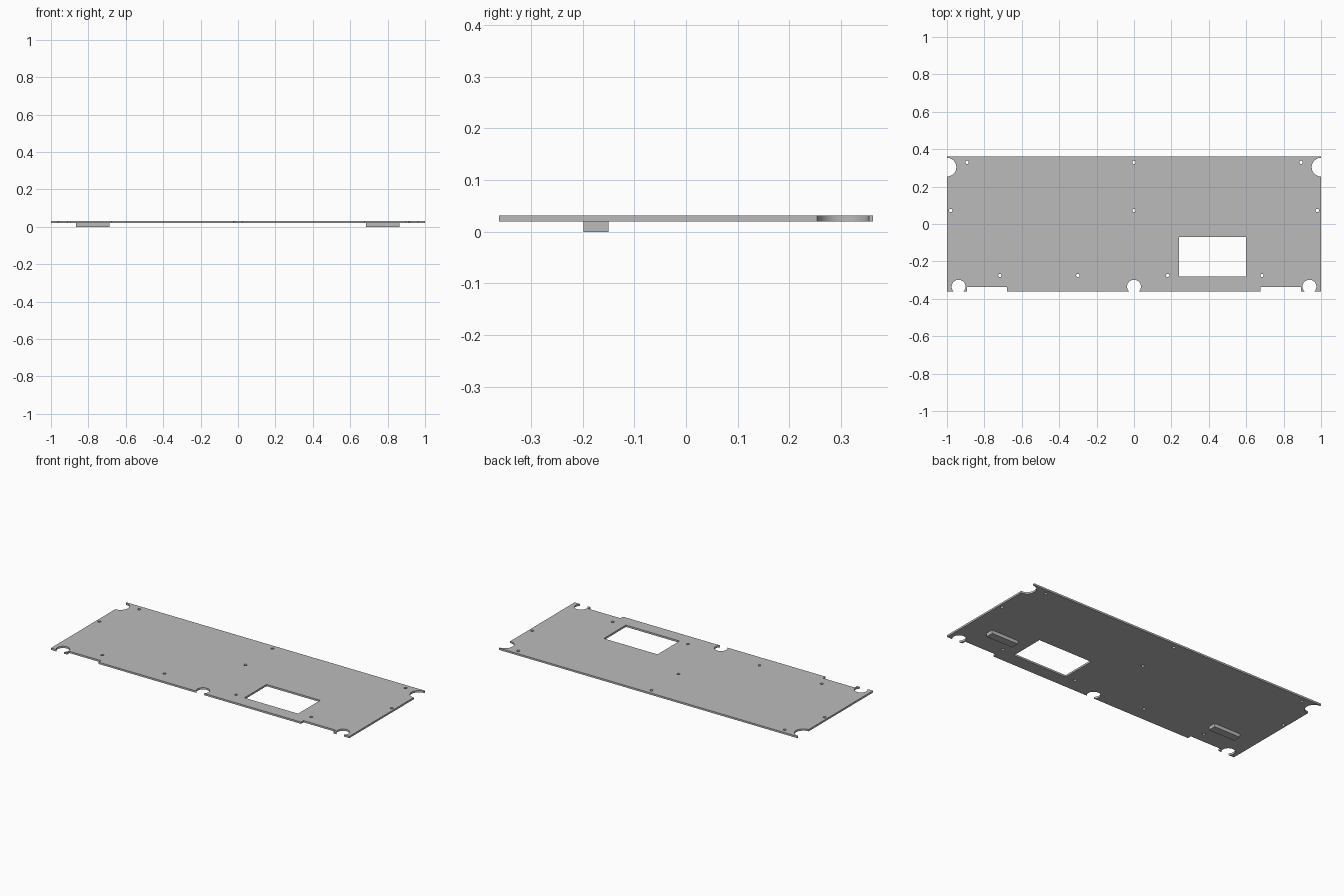
import bpy, bmesh, math
from mathutils import Matrix

if "Cube" in bpy.data.objects:
    bpy.data.objects.remove(bpy.data.objects["Cube"], do_unlink=True)

BOTTOM, TOP = 0.02, 0.031
FRONT, BACK = -0.362, 0.362

grey = bpy.data.materials.new("plain_grey")
grey.use_nodes = True
grey.diffuse_color = (0.5, 0.5, 0.5, 1)
grey.node_tree.nodes["Principled BSDF"].inputs["Base Color"].default_value = (0.5, 0.5, 0.5, 1)


def add_box(bm, x0, x1, y0, y1, z0, z1):
    place = Matrix.Translation(((x0 + x1) / 2, (y0 + y1) / 2, (z0 + z1) / 2))
    size = Matrix.Diagonal((x1 - x0, y1 - y0, z1 - z0, 1))
    bmesh.ops.create_cube(bm, size=1, matrix=place @ size)


def add_cylinder(bm, x, y, radius, sides):
    bmesh.ops.create_cone(bm, cap_ends=True, segments=sides, radius1=radius,
                          radius2=radius, depth=0.1,
                          matrix=Matrix.Translation((x, y, BOTTOM)))


def make_object(name, bm):
    mesh = bpy.data.meshes.new(name)
    bm.to_mesh(mesh)
    bm.free()
    mesh.materials.append(grey)
    obj = bpy.data.objects.new(name, mesh)
    bpy.context.collection.objects.link(obj)
    return obj


# Flat panel
bm = bmesh.new()
add_box(bm, -1, 1, FRONT, BACK, BOTTOM, TOP)
panel = make_object("panel", bm)

# Cutters: rectangular window, edge notches, round notches and screw holes
bm = bmesh.new()
add_box(bm, 0.24, 0.6, -0.282, -0.07, -0.03, 0.07)
for x0, x1 in ((-0.893, -0.68), (0.676, 0.893)):
    add_box(bm, x0, x1, -0.5, -0.338, -0.03, 0.07)
for side in (-1, 1):
    add_cylinder(bm, side, 0.304, 0.05, 48)
    add_cylinder(bm, side * 0.938, -0.335, 0.037, 48)
add_cylinder(bm, 0, -0.335, 0.037, 48)

holes = [(x, 0.33) for x in (-0.893, 0, 0.893)]
holes += [(x, 0.072) for x in (-0.98, 0, 0.98)]
holes += [(x, -0.275) for x in (-0.717, -0.3, 0.18, 0.684)]
for x, y in holes:
    add_cylinder(bm, x, y, 0.009, 24)
cutter = make_object("panel_cutter", bm)
cutter.hide_render = True

# Cut the panel, then discard the cutter
cut = panel.modifiers.new("openings", "BOOLEAN")
cut.operation = "DIFFERENCE"
cut.solver = "EXACT"
cut.object = cutter
bpy.ops.object.select_all(action="DESELECT")
panel.select_set(True)
bpy.context.view_layer.objects.active = panel
bpy.ops.object.modifier_apply(modifier=cut.name)
bpy.data.objects.remove(cutter, do_unlink=True)
bpy.ops.object.shade_smooth_by_angle(angle=math.radians(30))

# Locating blocks under the panel
for name, x0, x1 in (("right_block", -0.865, -0.688), ("left_block", 0.684, 0.863)):
    bm = bmesh.new()
    add_box(bm, x0, x1, -0.198, -0.15, 0, BOTTOM)
    make_object(name, bm)
